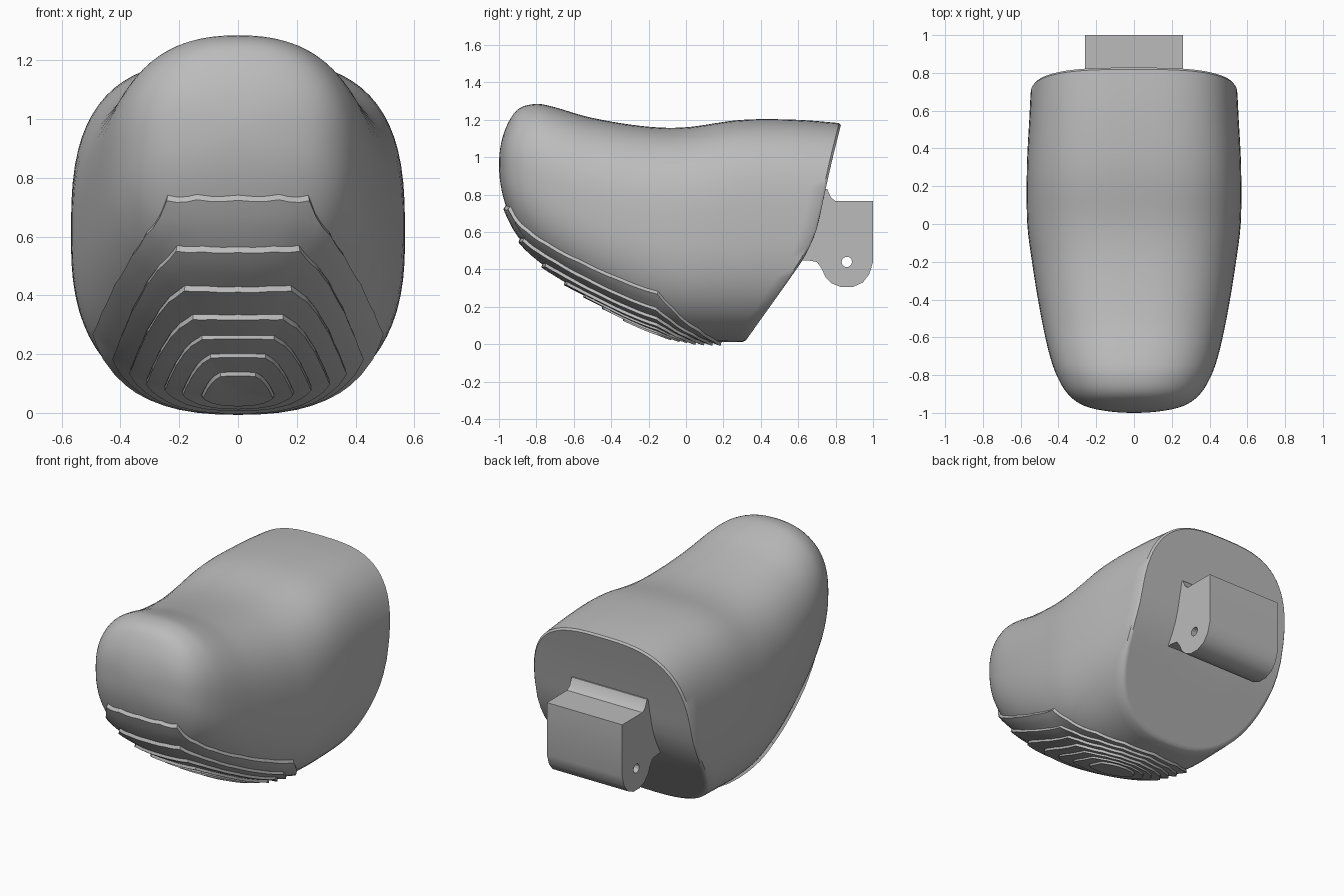
import bpy, bmesh, math
from mathutils import Vector

if "Cube" in bpy.data.objects:
    bpy.data.objects.remove(bpy.data.objects["Cube"])

grey = bpy.data.materials.new("neutral grey")
grey.use_nodes = True
grey.diffuse_color = (0.5, 0.5, 0.5, 1)
grey.node_tree.nodes["Principled BSDF"].inputs["Base Color"].default_value = (0.5, 0.5, 0.5, 1)

# Body stations: y, top z, bottom z, half width
STATIONS = [
    (-1, .96, .96, 0), (-.985, 1.09, .82, .18), (-.96, 1.165, .73, .27),
    (-.9, 1.255, .585, .35), (-.8, 1.285, .46, .41), (-.7, 1.267, .375, .445),
    (-.5, 1.21, .235, .49), (-.2, 1.163, .075, .54), (0, 1.16, .02, .565),
    (.3, 1.2, .012, .567), (.6, 1.2, .02, .552), (.85, 1.18, .02, .54)]
# Slanted rear face: z, y
REAR = [(0, .31), (.02, .32), (.43, .61), (.52, .66), (.62, .7), (.8, .74), (1, .785), (1.18, .83), (1.3, .86)]


def smooth_lookup(keys, vals, k):
    """Smooth curve through the key points."""
    i = max(j for j in range(len(keys) - 1) if j == 0 or keys[j] <= k)

    def slope(j):
        a, b = max(j - 1, 0), min(j + 1, len(keys) - 1)
        return (vals[b] - vals[a]) / (keys[b] - keys[a])
    d = keys[i + 1] - keys[i]
    t = min(max((k - keys[i]) / d, 0), 1)
    s = t * t * (3 - 2 * t)
    return (vals[i] * (1 - s) + vals[i + 1] * s
            + d * t * (1 - t) * ((1 - t) * slope(i) - t * slope(i + 1)))


ROOTS = [math.sqrt(r[0] + 1) for r in STATIONS]


def section(y):
    """Centre height, half height, half width and squareness at y."""
    s = math.sqrt(max(y + 1, 0))
    top, low, wide = (smooth_lookup(ROOTS, [r[c] for r in STATIONS], s) for c in (1, 2, 3))
    power = 2.3 + .7 * min(max((y + .9) / 1.1, 0), 1)
    return (top + low) / 2, (top - low) / 2, wide, power


def surface(y, ang):
    mid, high, wide, power = section(y)
    c, s = math.cos(ang), math.sin(ang)
    p = power if s > 0 else 2.5
    return Vector((wide * math.copysign(abs(c) ** (2 / p), c), y,
                   mid + high * math.copysign(abs(s) ** (2 / p), s)))


def rear_y(z):
    return smooth_lookup([r[0] for r in REAR], [r[1] for r in REAR], z)


def underside(x, y):
    mid, high, wide, _ = section(y)
    u = min(abs(x) / max(wide, .001), .985)
    return Vector((x, y, mid - high * (1 - u ** 2.5) ** .4))


def make_object(name, bm, angle):
    bmesh.ops.recalc_face_normals(bm, faces=bm.faces)
    mesh = bpy.data.meshes.new(name)
    bm.to_mesh(mesh)
    bm.free()
    mesh.materials.append(grey)
    ob = bpy.data.objects.new(name, mesh)
    bpy.context.collection.objects.link(ob)
    bpy.ops.object.select_all(action='DESELECT')
    ob.select_set(True)
    bpy.context.view_layer.objects.active = ob
    bpy.ops.object.shade_smooth_by_angle(angle=math.radians(angle))
    return ob


def bridge(bm, a, b):
    for i in range(len(a)):
        j = (i + 1) % len(a)
        bm.faces.new((a[i], a[j], b[j], b[i]))


def fan(bm, ring, tip):
    for i in range(len(ring)):
        bm.faces.new((ring[i], ring[(i + 1) % len(ring)], tip))


# Body: rounded sections from the nose back to the slanted rear face
AROUND, ALONG = 72, 48
angles = [math.tau * i / AROUND for i in range(AROUND)]
ends = []
for a in angles:
    y = .6
    for _ in range(20):
        y = rear_y(surface(y, a).z)
    ends.append(y)
bm = bmesh.new()
nose = bm.verts.new((0, -1, .96))
rings = []
for k in range(1, ALONG + 1):
    ring = []
    for a, end in zip(angles, ends):
        s = math.sqrt(end - .012 + 1) * k / ALONG
        ring.append(bm.verts.new(surface(s * s - 1, a)))
    rings.append(ring)
# Rear face, with a small rounded rim
centre_z = .62
for f in (.982, .96, .8, .6, .4, .2):
    ring = []
    for a, end in zip(angles, ends):
        p = surface(end, a)
        z = centre_z + (p.z - centre_z) * f
        ring.append(bm.verts.new((p.x * f, rear_y(z), z)))
    rings.append(ring)
fan(bm, rings[0], nose)
for a, b in zip(rings, rings[1:]):
    bridge(bm, a, b)
fan(bm, rings[-1], bm.verts.new((0, rear_y(centre_z), centre_z)))
make_object("body", bm, 40)

# Stepped sole: nested shingle rings lying on the underside
OUTLINE = [(0, -.97), (.14, -.965), (.24, -.945), (.31, -.85), (.355, -.75), (.41, -.57), (.455, -.35),
           (.485, -.15), (.45, -.07), (.34, .07), (.2, .155), (0, .19)]
FRONTS = [-.965, -.89, -.77, -.65, -.55, -.45, -.34]
BACKS = [.19, .145, .1, .055, .01, -.03, -.07]
WIDTHS = [.485, .42, .365, .31, .25, .19, .125]
half = []
for (x0, y0), (x1, y1) in zip(OUTLINE, OUTLINE[1:]):
    half += [(x0 + (x1 - x0) * t / 3, y0 + (y1 - y0) * t / 3) for t in range(3)]
half.append(OUTLINE[-1])
loop = half + [(-x, y) for x, y in half[-2:0:-1]]


def sole_ring(bm, front, back, wide, lift):
    ring = []
    for x, y in loop:
        px, py = x * wide / .485, front + (y + .97) / 1.16 * (back - front)
        p, e = underside(px, py), .004
        n = (underside(px, py + e) - underside(px, py - e)).cross(
            underside(px + e, py) - underside(px - e, py)).normalized()
        ring.append(bm.verts.new(p + n * lift))
    return ring


bm = bmesh.new()
last = None
for k in range(len(FRONTS)):
    here = (FRONTS[k], BACKS[k], WIDTHS[k])
    inner = (FRONTS[k + 1], BACKS[k + 1], WIDTHS[k + 1]) if k < 6 else (-.22, -.18, .02)
    step = .018 if k < 4 else .013
    for t, lift in ((0, -.006), (.07, step), (.3, step * .8), (.6, step * .5), (1, .003)):
        ring = sole_ring(bm, *(a + (b - a) * t for a, b in zip(here, inner)), lift)
        if last:
            bridge(bm, last, ring)
        last = ring
bm.faces.new(last)
make_object("stepped_sole", bm, 25)


# Hinge bracket: side profile extruded across, with a pin hole
PROFILE = [(.58, .45), (.66, .447), (.7, .44), (.725, .405), (.745, .36), (.78, .325), (.83, .305), (.89, .305),
           (.945, .33), (.98, .375), (1, .44), (1, .765), (.8, .765), (.775, .785), (.755, .83), (.6, .83)]
bm = bmesh.new()
face = bm.faces.new([bm.verts.new((-.26, y, z)) for y, z in PROFILE])
grown = bmesh.ops.extrude_face_region(bm, geom=[face])["geom"]
bmesh.ops.translate(bm, vec=(.52, 0, 0), verts=[v for v in grown if isinstance(v, bmesh.types.BMVert)])
bracket = make_object("hinge_bracket", bm, 35)

bpy.ops.mesh.primitive_cylinder_add(vertices=12, radius=.028, depth=1, location=(0, .86, .44),
                                    rotation=(0, math.pi / 2, 0))
pin = bpy.context.object
pin.name = "pin_hole_cutter"
pin.hide_render = True
cut = bracket.modifiers.new("pin hole", 'BOOLEAN')
cut.operation, cut.solver, cut.object = 'DIFFERENCE', 'EXACT', pin
bpy.context.view_layer.objects.active = bracket
bpy.ops.object.modifier_apply(modifier=cut.name)
bpy.data.objects.remove(pin)
